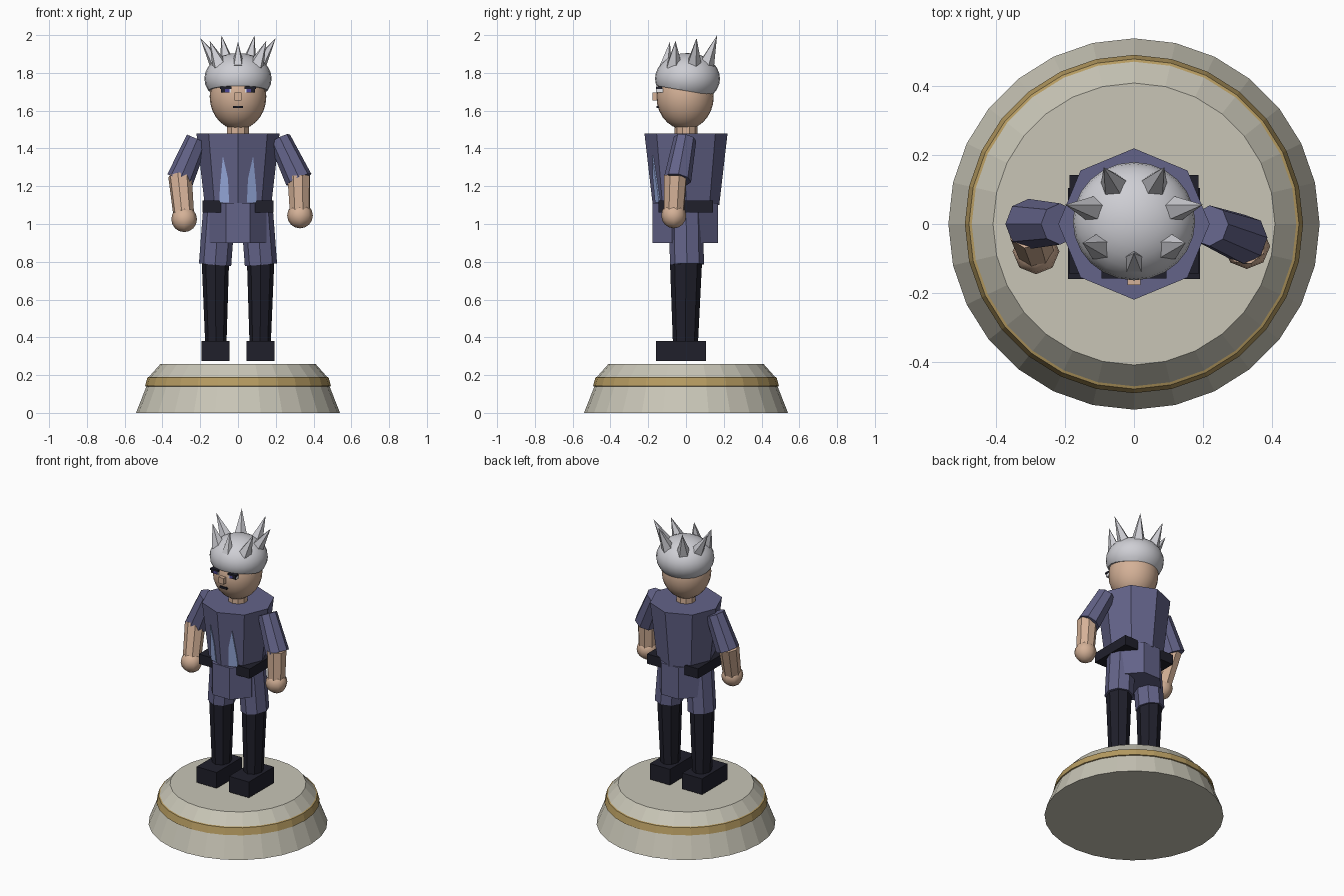
import bpy, bmesh, math
from mathutils import Vector, Matrix

if "Cube" in bpy.data.objects:
    bpy.data.objects.remove(bpy.data.objects["Cube"])


def mat(name, r, g, b):
    m = bpy.data.materials.new(name)
    m.diffuse_color = (r, g, b, 1)
    m.use_nodes = True
    m.node_tree.nodes["Principled BSDF"].inputs["Base Color"].default_value = m.diffuse_color
    return m


CLOTH = mat("slate purple cloth", .125, .125, .25)
DARK = mat("near black leather", .014, .014, .024)
SKIN = mat("skin", .66, .44, .31)
HAIR = mat("silver hair", .62, .62, .66)
STONE = mat("pale stone", .58, .56, .47)
GOLD = mat("dull gold", .47, .33, .12)
TRIM = mat("light blue trim", .32, .42, .75)
WHITE = mat("eye white", .8, .8, .82)
IRIS = mat("indigo iris", .07, .06, .3)


def finish(name, bm, *mats, smooth=None):
    bmesh.ops.recalc_face_normals(bm, faces=bm.faces)
    me = bpy.data.meshes.new(name)
    bm.to_mesh(me)
    bm.free()
    ob = bpy.data.objects.new(name, me)
    bpy.context.collection.objects.link(ob)
    for m in mats:
        me.materials.append(m)
    if smooth:
        bpy.ops.object.select_all(action='DESELECT')
        ob.select_set(True)
        bpy.context.view_layer.objects.active = ob
        bpy.ops.object.shade_smooth_by_angle(angle=math.radians(smooth))
    return ob


def box(name, lo, hi, m):
    bm = bmesh.new()
    lo, hi = Vector(lo), Vector(hi)
    bmesh.ops.create_cube(bm, size=1, matrix=Matrix.Translation((lo + hi) / 2)
                          @ Matrix.Diagonal((*(hi - lo), 1)))
    return finish(name, bm, m)


def limb(name, a, b, ra, rb, m, n=8, turn=0, sx=1):
    """Tapered prism from point a to point b."""
    bm = bmesh.new()
    a, b = Vector(a), Vector(b)
    d = b - a
    rot = Vector((0, 0, 1)).rotation_difference(d).to_matrix().to_4x4()
    bmesh.ops.create_cone(
        bm, cap_ends=True, segments=n, radius1=ra, radius2=rb, depth=d.length,
        matrix=Matrix.Translation((a + b) / 2) @ Matrix.Diagonal((sx, 1, 1, 1))
        @ rot @ Matrix.Rotation(turn, 4, 'Z'))
    return finish(name, bm, m)


def ball(name, c, r, m, u=24, v=14, smooth=40, cut=None):
    bm = bmesh.new()
    bmesh.ops.create_uvsphere(bm, u_segments=u, v_segments=v, radius=1,
                              matrix=Matrix.Translation(c) @ Matrix.Diagonal((*r, 1)))
    if cut:
        geom = bm.verts[:] + bm.edges[:] + bm.faces[:]
        res = bmesh.ops.bisect_plane(bm, geom=geom, plane_co=cut[0],
                                     plane_no=cut[1], clear_inner=True)
        rim = [e for e in res["geom_cut"] if isinstance(e, bmesh.types.BMEdge)]
        bmesh.ops.contextual_create(bm, geom=rim)
    return finish(name, bm, m, smooth=smooth)


# pedestal: turned profile with gold band coloured by height
bm = bmesh.new()
N = 28
rings = []
for r, z in [(.54, 0), (.485, .14), (.492, .142), (.48, .187), (.472, .19), (.41, .26)]:
    rings.append([bm.verts.new((r * math.sin(i * math.tau / N),
                                r * math.cos(i * math.tau / N), z)) for i in range(N)])
for lo, hi in zip(rings, rings[1:]):
    for i in range(N):
        j = (i + 1) % N
        bm.faces.new((lo[i], lo[j], hi[j], hi[i]))
bm.faces.new(rings[0])
bm.faces.new(rings[-1])
for f in bm.faces:
    f.material_index = int(.139 < f.calc_center_median().z < .19)
finish("pedestal", bm, STONE, GOLD)

# legs: boot foot, boot shaft, trouser leg
for s, side in ((-1, "left"), (1, "right")):
    x0, x1 = sorted((s * .045, s * .192))
    box(side + "_foot", (x0, -.16, .275), (x1, .105, .38), DARK)
    limb(side + "_boot", (s * .117, -.003, .36), (s * .12, 0, .80), .066, .085, DARK,
         sx=.85)
    limb(side + "_trouser_leg", (s * .122, .005, .785), (s * .1, 0, 1.06),
         .09, .09, CLOTH, sx=.95)

# body: skirt, belt, tunic, neck
limb("tunic_skirt", (0, -.003, .90), (0, -.003, 1.11), .188, .188, CLOTH,
     turn=math.pi / 8, sx=.87)
box("belt", (-.187, -.145, 1.06), (.187, .142, 1.125), DARK)
R0, R1, Z0, Z1 = .176, .22, 1.10, 1.48
limb("tunic", (0, 0, Z0), (0, 0, Z1), R0, R1, CLOTH)
limb("neck", (0, 0, 1.46), (0, 0, 1.56), .06, .06, SKIN, n=10)

# thin lapels lying on the tunic front
for s, side in ((-1, "left"), (1, "right")):
    bm = bmesh.new()
    layers = []
    for off in (.006, -.002):
        vs = []
        for x, z in [(.08, 1.36), (.053, 1.24), (.047, 1.115), (.1, 1.115), (.095, 1.2)]:
            r = R0 + (R1 - R0) * (z - Z0) / (Z1 - Z0)
            vs.append(bm.verts.new((s * x, -(r - .414 * x) - off, z)))
        bm.faces.new(vs)
        layers.append(vs)
    for i in range(5):
        j = (i + 1) % 5
        bm.faces.new((layers[0][i], layers[0][j], layers[1][j], layers[1][i]))
    finish(side + "_lapel", bm, TRIM)

# arms: sleeve, forearm, fist (slightly different pose each side)
for side, sh, el, ha in (
        ("left", (-.215, 0, 1.45), (-.307, 0, 1.235), (-.285, -.08, 1.025)),
        ("right", (.22, -.005, 1.45), (.322, -.045, 1.235), (.328, -.065, 1.045))):
    limb(side + "_sleeve", sh, el, .06, .073, CLOTH)
    top = Vector(el) + Vector((0, -.01, .02))
    limb(side + "_forearm", top, ha, .063, .055, SKIN)
    ball(side + "_fist", ha, (.068, .066, .068), SKIN, u=8, v=8, smooth=50)

# head and face
ball("head", (0, -.005, 1.675), (.15, .152, .175), SKIN)
box("nose", (-.019, -.178, 1.655), (.019, -.13, 1.695), SKIN)
box("mouth", (-.026, -.157, 1.613), (.026, -.135, 1.626), DARK)
for s, side in ((-1, "left"), (1, "right")):
    def plate(name, xa, xb, za, zb, y, m):
        xa, xb = sorted((s * xa, s * xb))
        box(side + name, (xa, y, za), (xb, y + .03, zb), m)
    plate("_eye_white", .036, .09, 1.695, 1.718, -.153, WHITE)
    plate("_iris", .045, .07, 1.696, 1.717, -.156, IRIS)
    plate("_eye_corner", .07, .09, 1.697, 1.717, -.156, DARK)
    plate("_brow", .034, .094, 1.715, 1.727, -.158, DARK)

# hair: cap cut along a sloping hairline, plus seven spikes
ball("hair_cap", (0, .008, 1.77), (.178, .172, .135), HAIR,
     cut=((0, 0, 1.705), (0, .17, 1)))
limb("spike_front", (0, -.11, 1.835), (0, -.085, 1.965), .036, 0, HAIR, n=5)
for s, side in ((-1, "left"), (1, "right")):
    for name, x, y, z, tx, ty, tz in (
            ("front", .095, -.065, 1.835, .15, -.055, 1.97),
            ("side", .105, .04, 1.835, .2, .056, 1.985),
            ("back", .055, .105, 1.84, .088, .165, 2.0)):
        limb(f"{side}_{name}_spike", (s * x, y, z), (s * tx, ty, tz), .045, 0, HAIR, n=5)
